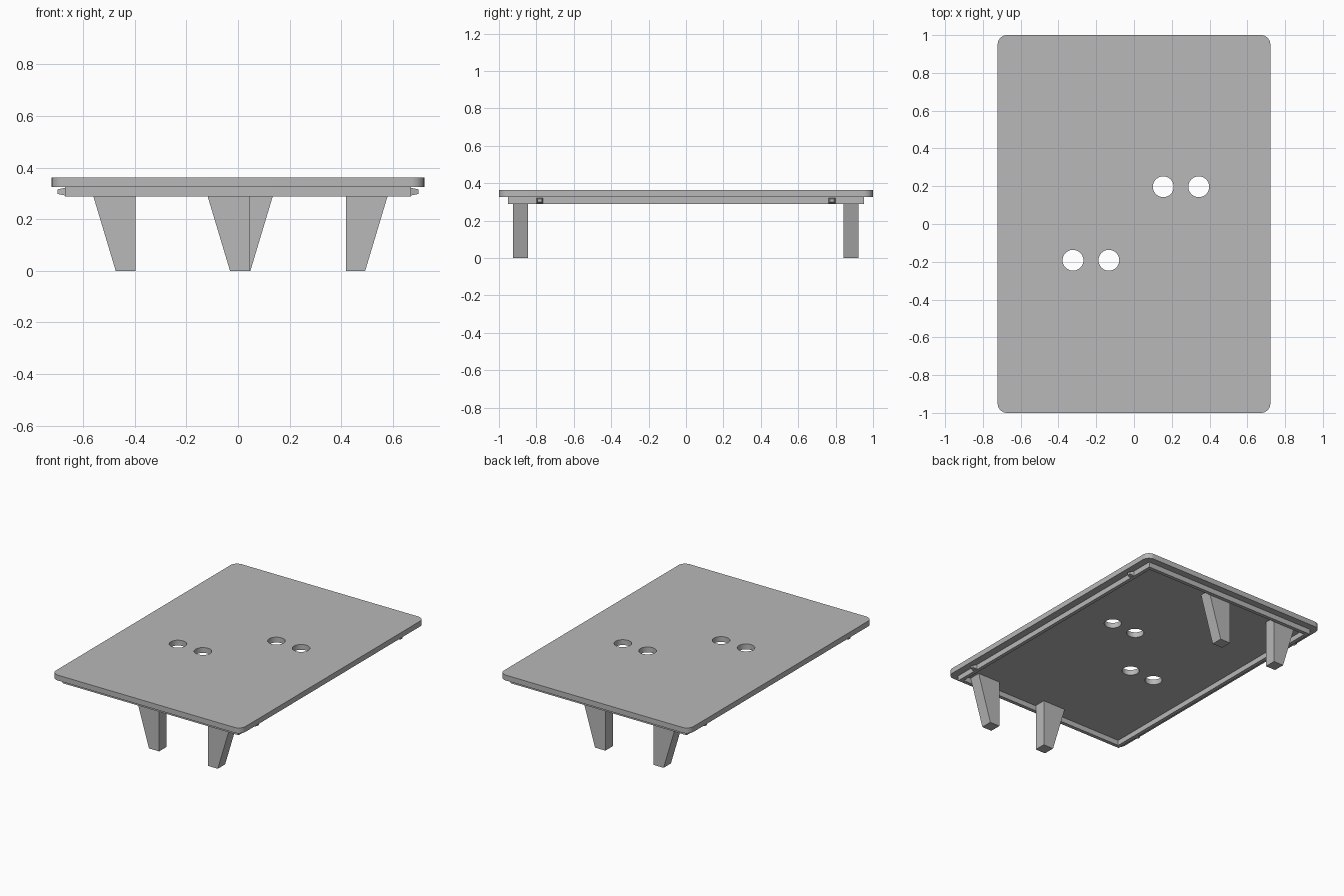
import bpy
import bmesh
from math import sin, cos, pi

if "Cube" in bpy.data.objects:
    bpy.data.objects.remove(bpy.data.objects["Cube"])

TOP, UNDER, RAIL = 0.362, 0.325, 0.289   # top surface, underside, rail bottom

grey = bpy.data.materials.new("mid grey")
grey.use_nodes = True
colour = (0.48, 0.48, 0.48, 1)
grey.diffuse_color = colour
grey.node_tree.nodes["Principled BSDF"].inputs["Base Color"].default_value = colour


def arc(cx, cy, r, start, sweep, n):
    return [(cx + r * cos(start + sweep * i / n), cy + r * sin(start + sweep * i / n))
            for i in range(n + 1)]


def rounded_rect(hx, hy, r):
    corners = [(1, 1), (-1, 1), (-1, -1), (1, -1)]
    return [p for i, (sx, sy) in enumerate(corners)
            for p in arc(sx * (hx - r), sy * (hy - r), r, i * pi / 2, pi / 2, 8)]


def rect(hx, hy):
    return [(hx, hy), (-hx, hy), (-hx, -hy), (hx, -hy)]


def slab(name, outlines, z0, z1):
    """Filled flat shape, inner outlines become holes, extruded from z0 to z1."""
    curve = bpy.data.curves.new(name, 'CURVE')
    curve.dimensions = '2D'
    curve.fill_mode = 'BOTH'
    curve.extrude = (z1 - z0) / 2
    for outline in outlines:
        spline = curve.splines.new('POLY')
        spline.points.add(len(outline) - 1)
        for point, (x, y) in zip(spline.points, outline):
            point.co = (x, y, 0, 1)
        spline.use_cyclic_u = True
    obj = bpy.data.objects.new(name, curve)
    bpy.context.collection.objects.link(obj)
    obj.location.z = (z0 + z1) / 2
    bpy.ops.object.select_all(action='DESELECT')
    obj.select_set(True)
    bpy.context.view_layer.objects.active = obj
    bpy.ops.object.convert(target='MESH')
    obj = bpy.context.object
    obj.data.materials.clear()
    obj.data.materials.append(grey)
    bpy.ops.object.shade_smooth_by_angle()


def loft(name, lower, upper):
    """Solid between two matching four-sided loops."""
    bm = bmesh.new()
    a = [bm.verts.new(p) for p in lower]
    b = [bm.verts.new(p) for p in upper]
    bm.faces.new(a)
    bm.faces.new(b)
    for i in range(4):
        j = (i + 1) % 4
        bm.faces.new((a[i], a[j], b[j], b[i]))
    bmesh.ops.recalc_face_normals(bm, faces=bm.faces)
    mesh = bpy.data.meshes.new(name)
    bm.to_mesh(mesh)
    bm.free()
    mesh.materials.append(grey)
    bpy.context.collection.objects.link(bpy.data.objects.new(name, mesh))


# Table top with two pairs of round holes
holes = [(0.155, 0.197), (0.343, 0.197), (-0.323, -0.192), (-0.133, -0.192)]
slab("table_top",
     [rounded_rect(0.722, 1.0, 0.05)]
     + [arc(x, y, 0.055, 0, 2 * pi, 48)[:-1] for x, y in holes],
     UNDER, TOP)

# Thin rail frame below the top
slab("rail_frame", [rect(0.671, 0.952), rect(0.646, 0.927)], RAIL, UNDER)

# Legs: one upright side, the other flaring outwards towards the top
flare = 0.3 * UNDER
for name, x0, x1, side, y in [("front_right_leg", -0.031, 0.046, -1, -0.884),
                              ("front_left_leg", 0.418, 0.493, 1, -0.884),
                              ("back_right_leg", -0.474, -0.398, -1, 0.881),
                              ("back_left_leg", -0.031, 0.048, 1, 0.881)]:
    loops = []
    for z, f in ((0, 0), (UNDER, flare)):
        a = x0 - f if side < 0 else x0
        b = x1 + f if side > 0 else x1
        loops.append([(a, y - 0.04, z), (b, y - 0.04, z), (b, y + 0.04, z), (a, y + 0.04, z)])
    loft(name, *loops)

# Small tapered pegs on the long rails
for sx, side in ((1, "left"), (-1, "right")):
    for y, end in ((-0.782, "front"), (0.78, "back")):
        loops = []
        for x, hy, hz in ((0.665, 0.02, 0.016), (0.699, 0.011, 0.009)):
            loops.append([(sx * x, y + dy * hy, 0.307 + dz * hz)
                          for dy, dz in ((-1, -1), (1, -1), (1, 1), (-1, 1))])
        loft(f"{end}_{side}_peg", *loops)
